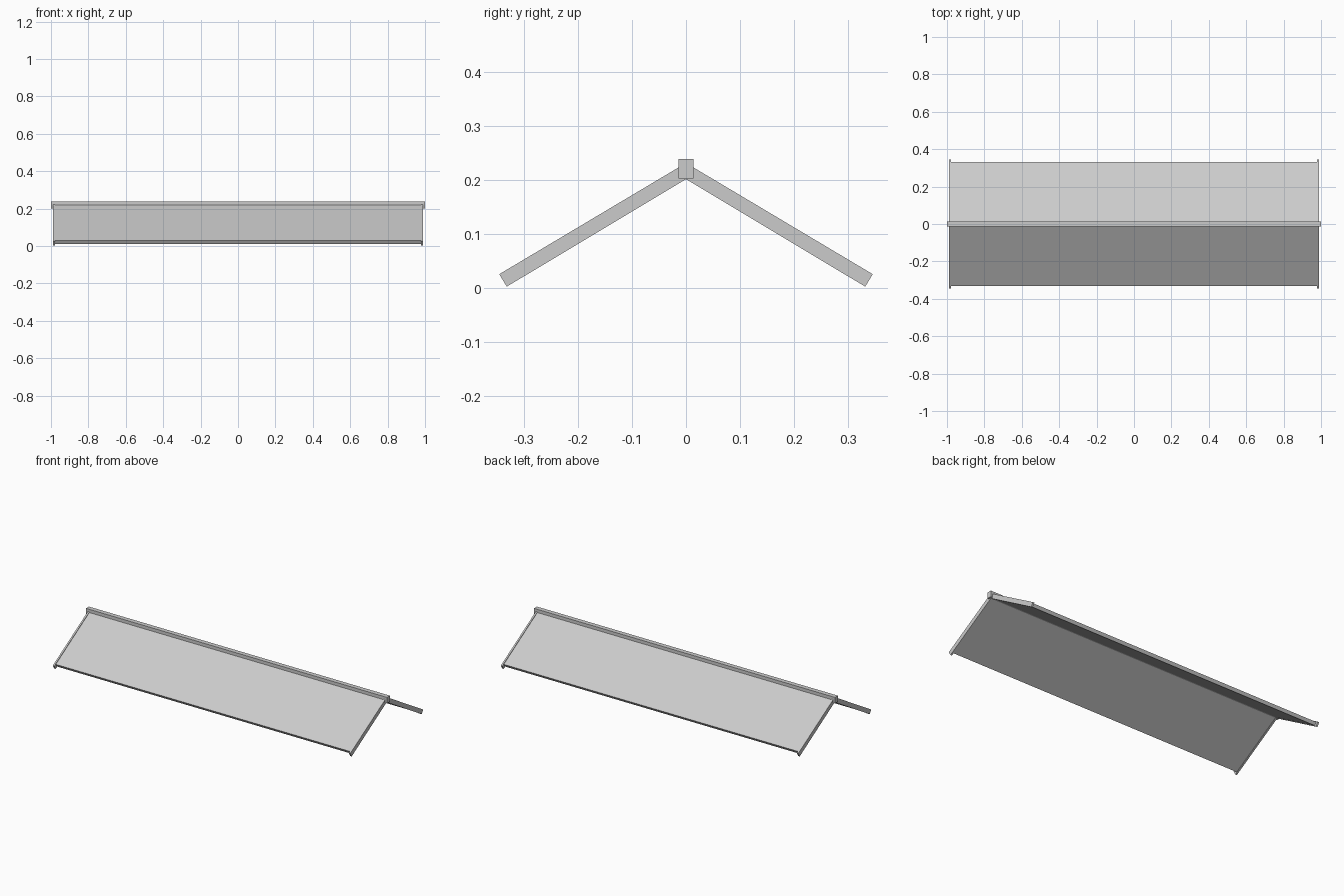
import bpy
import bmesh

if "Cube" in bpy.data.objects:
    bpy.data.objects.remove(bpy.data.objects["Cube"], do_unlink=True)


def make_material(name, value):
    mat = bpy.data.materials.new(name)
    mat.use_nodes = True
    colour = (value, value, value, 1)
    mat.diffuse_color = colour
    mat.node_tree.nodes["Principled BSDF"].inputs["Base Color"].default_value = colour
    return mat


grey = make_material("light grey", 0.6)


def extrude_profile(name, profile, x0, x1, mat):
    """Solid made by running a (y, z) profile from x0 to x1."""
    bm = bmesh.new()
    face = bm.faces.new([bm.verts.new((x0, y, z)) for y, z in profile])
    run = bmesh.ops.extrude_face_region(bm, geom=[face])["geom"]
    moved = [v for v in run if isinstance(v, bmesh.types.BMVert)]
    bmesh.ops.translate(bm, verts=moved, vec=(x1 - x0, 0, 0))
    bmesh.ops.recalc_face_normals(bm, faces=bm.faces)
    mesh = bpy.data.meshes.new(name)
    bm.to_mesh(mesh)
    bm.free()
    mesh.materials.append(mat)
    obj = bpy.data.objects.new(name, mesh)
    bpy.context.collection.objects.link(obj)
    return obj


# Slope sections, from the ridge down to the eave
board = [(0, 0.201), (0, 0.231), (0.346, 0.025), (0.332, 0.002)]
panel = [(0, 0.204), (0, 0.227), (0.332, 0.029), (0.321, 0.012)]

for side, label in ((-1, "front"), (1, "back")):
    extrude_profile(label + "_roof_panel", [(side * y, z) for y, z in panel],
                    -0.98, 0.98, grey)
    # Thin barge boards close both gable ends
    for end, hand in ((-1, "right"), (1, "left")):
        extrude_profile(f"{label}_{hand}_barge_board", [(side * y, z) for y, z in board],
                        end * 0.978, end * 0.988, grey)

# Ridge beam overhangs both ends
ridge = [(-0.014, 0.202), (0.014, 0.202), (0.014, 0.238), (-0.014, 0.238)]
extrude_profile("ridge_beam", ridge, -1, 1, grey)
